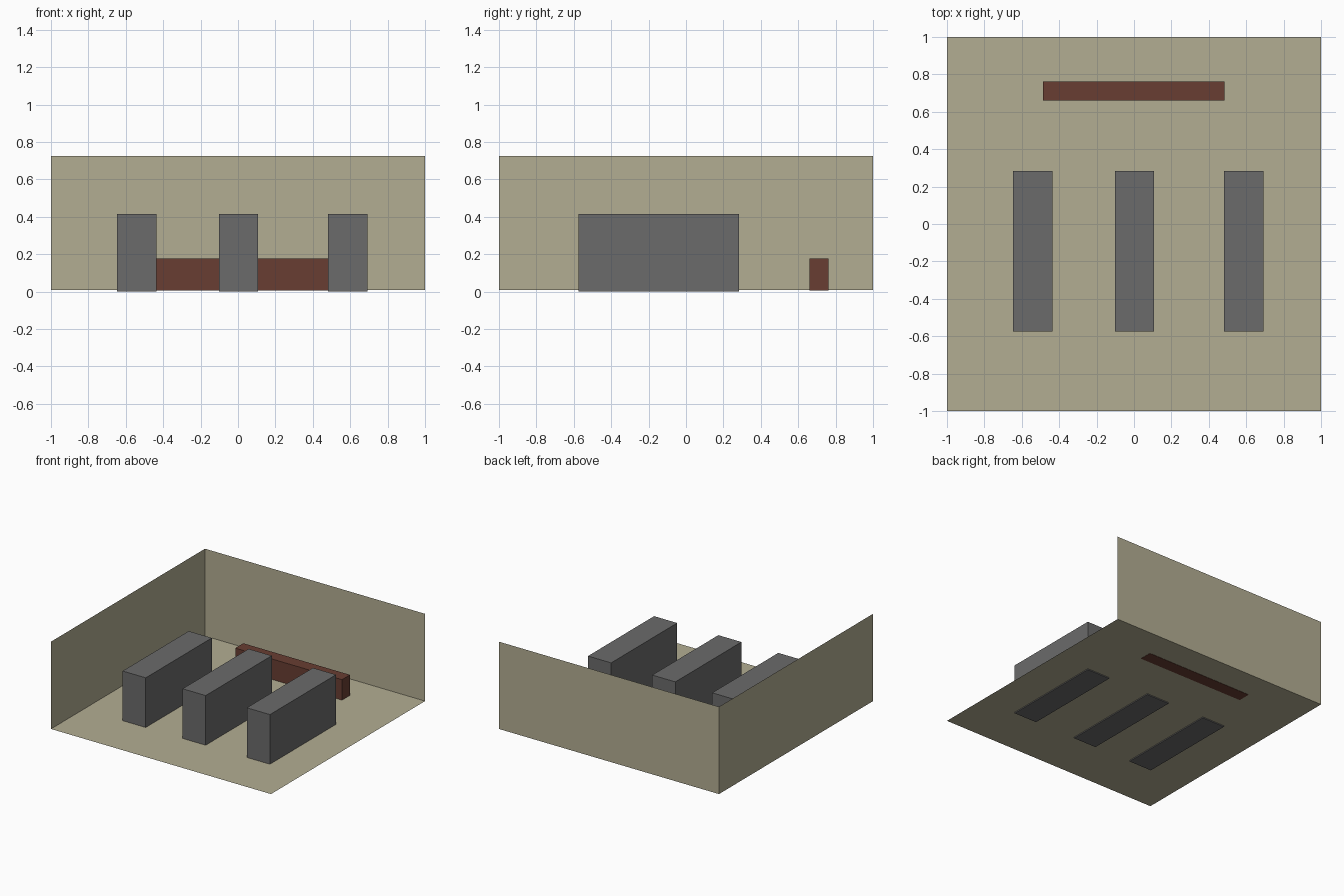
import bpy

if "Cube" in bpy.data.objects:
    bpy.data.objects.remove(bpy.data.objects["Cube"])


def material(name, rgb):
    m = bpy.data.materials.new(name)
    m.diffuse_color = (*rgb, 1)
    m.use_nodes = True
    m.node_tree.nodes["Principled BSDF"].inputs["Base Color"].default_value = m.diffuse_color
    return m


def mesh_object(name, verts, faces, mat):
    me = bpy.data.meshes.new(name)
    me.from_pydata(verts, [], faces)
    me.materials.append(mat)
    ob = bpy.data.objects.new(name, me)
    bpy.context.collection.objects.link(ob)
    return ob


def box(name, lo, hi, mat):
    verts = [(x, y, z) for z in (lo[2], hi[2])
             for x, y in ((lo[0], lo[1]), (hi[0], lo[1]), (hi[0], hi[1]), (lo[0], hi[1]))]
    sides = [(i, (i + 1) % 4, (i + 1) % 4 + 4, i + 4) for i in range(4)]
    return mesh_object(name, verts, [(3, 2, 1, 0), (4, 5, 6, 7)] + sides, mat)


beige = material("beige", (0.45, 0.42, 0.29))
grey = material("dark_grey", (0.147, 0.147, 0.147))
brown = material("red_brown", (0.14, 0.048, 0.032))

FLOOR, TOP = 0.008, 0.725

# Thin floor, left wall and back wall as single sheets
mesh_object("floor", [(-1, -1, FLOOR), (1, -1, FLOOR), (1, 1, FLOOR), (-1, 1, FLOOR)],
            [(0, 1, 2, 3)], beige)
mesh_object("left_wall", [(-1, -1, FLOOR), (-1, 1, FLOOR), (-1, 1, TOP), (-1, -1, TOP)],
            [(0, 1, 2, 3)], beige)
mesh_object("back_wall", [(1, 1, FLOOR), (1, 1, TOP), (-1, 1, TOP), (-1, 1, FLOOR)],
            [(0, 1, 2, 3)], beige)

# Three rows of shelving, sunk slightly through the floor
for side, x in (("left", -0.542), ("middle", 0.003), ("right", 0.587)):
    box(side + "_shelf_row", (x - 0.105, -0.574, 0), (x + 0.105, 0.284, 0.416), grey)

# Low counter by the back wall
box("counter", (-0.486, 0.659, 0.006), (0.484, 0.763, 0.176), brown)
